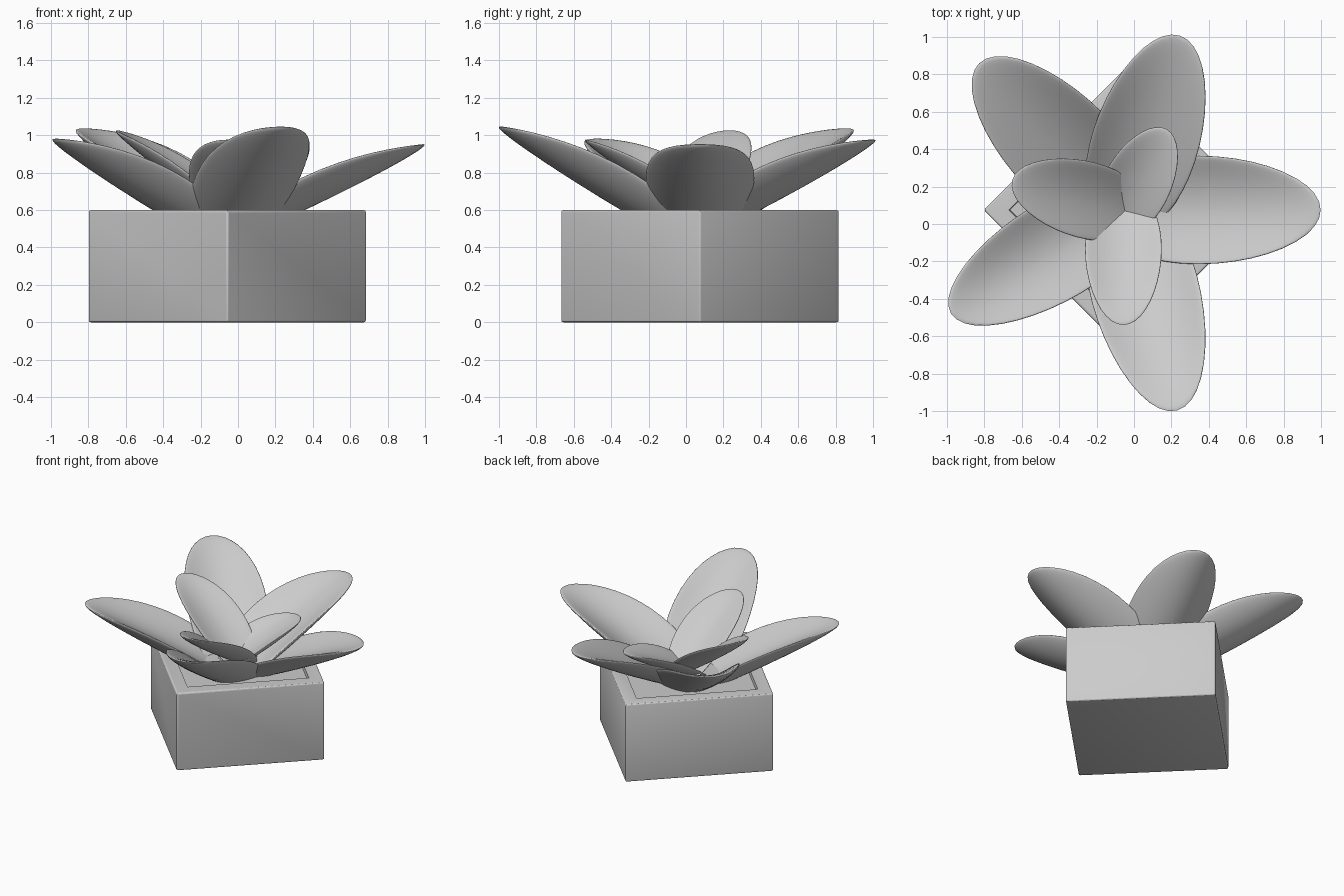
import bpy
import bmesh
from math import radians, cos, tan
from mathutils import Matrix, Vector

cube = bpy.data.objects.get("Cube")
if cube:
    bpy.data.objects.remove(cube, do_unlink=True)

CENTRE = Vector((-0.057, 0.075, 0))   # plant and pot axis
POT_SIDE, POT_HEIGHT = 1.055, 0.6

grey = bpy.data.materials.new("plain_grey")
grey.use_nodes = True
GREY = (0.6, 0.6, 0.6, 1)
grey.diffuse_color = GREY
grey.node_tree.nodes["Principled BSDF"].inputs["Base Color"].default_value = GREY


def finish(bm, name, angle):
    """Turn a bmesh into a named, shaded object."""
    bmesh.ops.recalc_face_normals(bm, faces=bm.faces)
    mesh = bpy.data.meshes.new(name)
    bm.to_mesh(mesh)
    bm.free()
    mesh.materials.append(grey)
    obj = bpy.data.objects.new(name, mesh)
    bpy.context.collection.objects.link(obj)
    bpy.ops.object.select_all(action="DESELECT")
    obj.select_set(True)
    bpy.context.view_layer.objects.active = obj
    bpy.ops.object.shade_smooth_by_angle(angle=radians(angle))


def make_pot():
    """Square planter with a rim, a shallow soil recess and softened edges."""
    bm = bmesh.new()
    bmesh.ops.create_cube(bm, size=1)
    bmesh.ops.scale(bm, vec=(POT_SIDE, POT_SIDE, POT_HEIGHT), verts=bm.verts)
    outer_edges = list(bm.edges)
    top = max(bm.faces, key=lambda f: f.calc_center_median().z)
    bmesh.ops.inset_region(bm, faces=[top], thickness=0.095, use_even_offset=True)
    bmesh.ops.inset_region(bm, faces=[top], thickness=0.004, use_even_offset=True)
    bmesh.ops.translate(bm, vec=(0, 0, -0.03), verts=top.verts)
    bmesh.ops.bevel(bm, geom=outer_edges, offset=0.012, segments=3,
                    profile=0.5, affect="EDGES")
    place = Matrix.Translation(CENTRE + Vector((0, 0, POT_HEIGHT / 2)))
    bm.transform(place @ Matrix.Rotation(radians(45), 4, "Z"))
    finish(bm, "pot", 15)


def make_leaf(name, heading, reach, tip_z, half_len, half_wid, tilt, curl, thick):
    """Oval leaf with a straight spine and upcurled sides, placed by its tip."""
    bm = bmesh.new()
    bmesh.ops.create_uvsphere(bm, u_segments=40, v_segments=24, radius=1)
    slope = radians(tilt)
    for v in bm.verts:
        x, y, z = v.co
        v.co = (x * half_len / cos(slope), y * half_wid, z * thick + curl * y * y)
    middle = Vector((reach - half_len, 0, tip_z - half_len * tan(slope)))
    bm.transform(Matrix.Translation(CENTRE)
                 @ Matrix.Rotation(radians(heading), 4, "Z")
                 @ Matrix.Translation(middle)
                 @ Matrix.Rotation(-slope, 4, "Y"))
    finish(bm, name, 80)


make_pot()

# Outer leaves: heading, reach, tip height, half length, half width, tilt
outer = [
    (0, 1.055, 0.95, 0.60, 0.29, 25.5),
    (72, 0.98, 0.975, 0.56, 0.285, 27),
    (134.5, 1.10, 1.035, 0.59, 0.285, 29),
    (211, 1.075, 0.98, 0.60, 0.265, 28),
    (285, 1.11, 1.045, 0.61, 0.29, 30.5),
]
for i, spec in enumerate(outer):
    make_leaf(f"outer_leaf_{i + 1}", *spec, curl=0.12, thick=0.04)

# Inner leaves, smaller and nested above the outer ring
inner = [
    (270, 0.615, 0.975, 0.37, 0.205, 32.5),
    (165, 0.615, 1.025, 0.37, 0.205, 35),
    (62, 0.49, 0.815, 0.32, 0.18, 25),
]
for i, spec in enumerate(inner):
    make_leaf(f"inner_leaf_{i + 1}", *spec, curl=0.07, thick=0.03)
